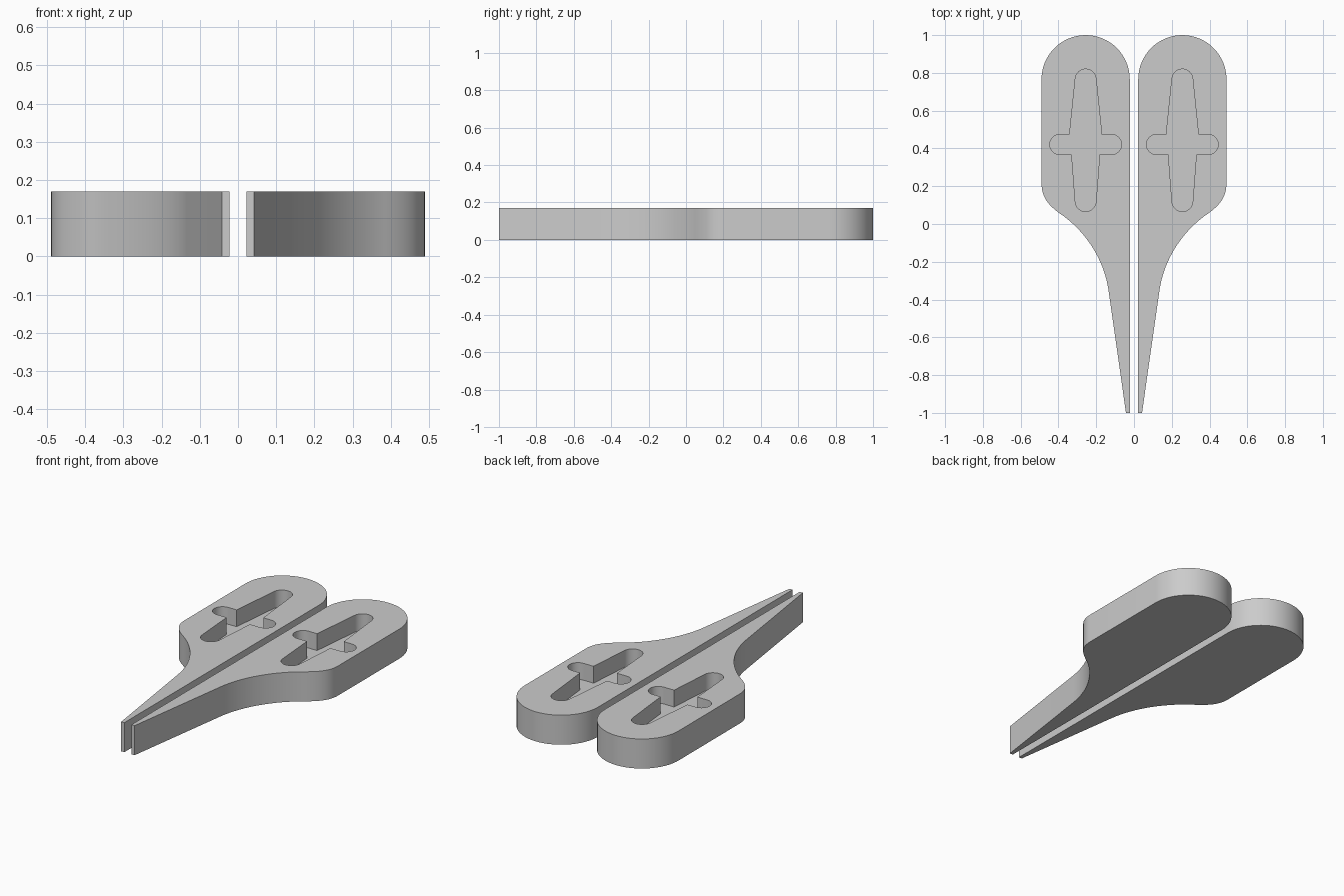
import bpy
import bmesh
from math import cos, sin, pi, radians
from mathutils import Vector
from mathutils.geometry import interpolate_bezier

THICK = 0.17       # plate thickness
FLOOR = 0.073      # height of the pocket floor
MID = 0.256        # centre line of one half

cube = bpy.data.objects.get("Cube")
if cube:
    bpy.data.objects.remove(cube, do_unlink=True)

grey = bpy.data.materials.new("plain grey")
grey.use_nodes = True
colour = (0.6, 0.6, 0.6, 1)
grey.diffuse_color = colour
grey.node_tree.nodes["Principled BSDF"].inputs["Base Color"].default_value = colour


def arc(cx, cy, r, start, end, steps=16):
    angles = [radians(start + (end - start) * i / steps) for i in range(steps + 1)]
    return [(cx + r * cos(a), cy + r * sin(a)) for a in angles]


def bezier(*points, steps=16):
    pts = interpolate_bezier(*[Vector((x, y, 0)) for x, y in points], steps)
    return [(p.x, p.y) for p in pts]


def prism(name, outline, side, z0, z1):
    """Extrude a flat outline; side -1 mirrors it across x."""
    bm = bmesh.new()
    face = bm.faces.new([bm.verts.new((side * x, y, z0)) for x, y in outline])
    top = bmesh.ops.extrude_face_region(bm, geom=[face])["geom"]
    verts = [v for v in top if isinstance(v, bmesh.types.BMVert)]
    bmesh.ops.translate(bm, verts=verts, vec=(0, 0, z1 - z0))
    bmesh.ops.recalc_face_normals(bm, faces=bm.faces)
    mesh = bpy.data.meshes.new(name)
    bm.to_mesh(mesh)
    bm.free()
    mesh.materials.append(grey)
    obj = bpy.data.objects.new(name, mesh)
    bpy.context.collection.objects.link(obj)
    return obj


# Half outline: slim tip, flared neck, rounded grip
body = [(0.0225, -1), (0.0425, -1)]
body += bezier((0.135, -0.35), (0.158, -0.195), (0.245, -0.055), (0.37, 0.04))
body += bezier((0.37, 0.04), (0.445, 0.09), (0.489, 0.135), (0.489, 0.21))[1:]
body += arc(MID, 0.7665, 0.2335, 0, 180, 32)

# Cross-shaped pocket: tapered lobes and two round-ended arms
pocket = arc(MID, 0.765, 0.055, 5, 175)
pocket += [(MID - 0.085, 0.474)]
pocket += arc(MID - 0.137, 0.421, 0.053, 90, 270)
pocket += [(MID - 0.074, 0.368)]
pocket += arc(MID, 0.121, 0.055, 184, 356)
pocket += [(MID + 0.074, 0.368)]
pocket += arc(MID + 0.137, 0.421, 0.053, -90, 90)
pocket += [(MID + 0.085, 0.474)]

for name, side in (("left_half", 1), ("right_half", -1)):
    half = prism(name, body, side, 0, THICK)
    cutter = prism("pocket_cutter", pocket, side, FLOOR, THICK + 0.1)
    cut = half.modifiers.new("pocket", 'BOOLEAN')
    cut.operation = 'DIFFERENCE'
    cut.solver = 'EXACT'
    cut.object = cutter
    bpy.ops.object.select_all(action='DESELECT')
    half.select_set(True)
    bpy.context.view_layer.objects.active = half
    bpy.ops.object.modifier_apply(modifier=cut.name)
    bpy.data.objects.remove(cutter, do_unlink=True)
    bpy.ops.object.shade_smooth_by_angle(angle=radians(30))
